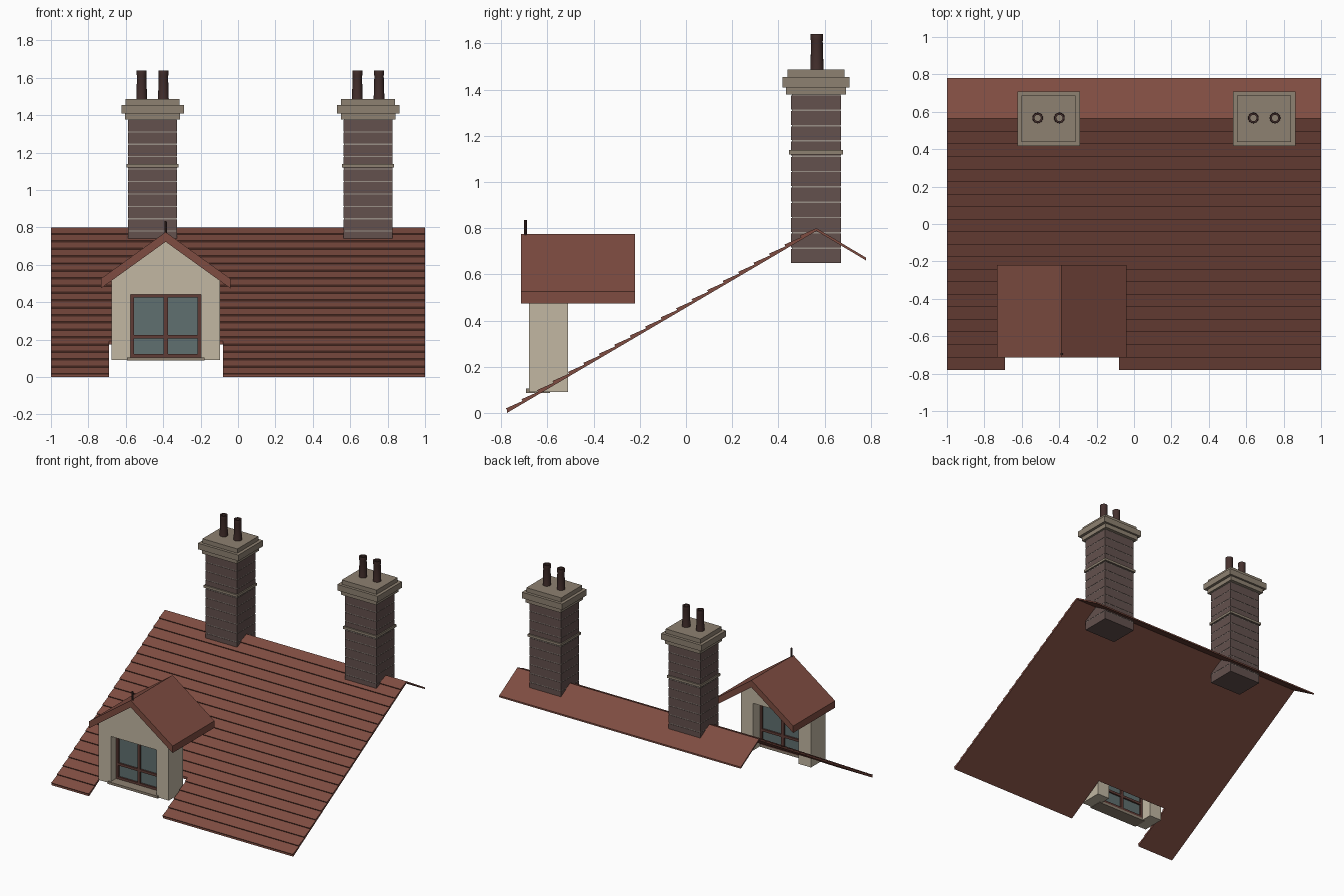
import bpy, bmesh, math
from mathutils import Vector

cube = bpy.data.objects.get("Cube")
if cube:
    bpy.data.objects.remove(cube, do_unlink=True)


def material(name, r, g, b):
    m = bpy.data.materials.new(name)
    m.use_nodes = True
    m.diffuse_color = (r, g, b, 1)
    m.node_tree.nodes["Principled BSDF"].inputs["Base Color"].default_value = (r, g, b, 1)
    return m


TILE = material("clay tile", 0.21, 0.073, 0.053)
PLASTER = material("cream plaster", 0.54, 0.475, 0.365)
STONE = material("grey stone", 0.27, 0.22, 0.165)
BRICK = material("dark brick", 0.125, 0.082, 0.075)
MORTAR = material("pale mortar", 0.32, 0.28, 0.245)
POT = material("dark clay", 0.06, 0.03, 0.027)
GLASS = material("blue grey glass", 0.115, 0.16, 0.16)
FRAME = material("brown wood", 0.115, 0.046, 0.037)


def finish(name, bm, mat):
    bmesh.ops.recalc_face_normals(bm, faces=bm.faces)
    mesh = bpy.data.meshes.new(name)
    bm.to_mesh(mesh)
    bm.free()
    mesh.materials.append(mat)
    ob = bpy.data.objects.new(name, mesh)
    bpy.context.scene.collection.objects.link(ob)
    return ob


def add_box(bm, x, y, z):
    """Add a box given (low, high) ranges on each axis."""
    verts = bmesh.ops.create_cube(bm, size=1)["verts"]
    for v in verts:
        v.co = [(lo + hi) / 2 + c * (hi - lo) for c, (lo, hi) in zip(v.co, (x, y, z))]


def boxes(name, mat, *ranges):
    bm = bmesh.new()
    for r in ranges:
        add_box(bm, *r)
    return finish(name, bm, mat)


def prism(name, mat, points, vector):
    """Extrude a closed outline along a vector."""
    bm = bmesh.new()
    face = bm.faces.new([bm.verts.new(p) for p in points])
    ext = bmesh.ops.extrude_face_region(bm, geom=[face])
    moved = [g for g in ext["geom"] if isinstance(g, bmesh.types.BMVert)]
    bmesh.ops.translate(bm, verts=moved, vec=vector)
    return finish(name, bm, mat)


def lathe(name, mat, profile, centre, sides):
    """Spin a closed (radius, height) outline around a vertical axis."""
    bm = bmesh.new()
    rings = []
    for i in range(sides):
        a = math.tau * i / sides
        rings.append([bm.verts.new((centre[0] + r * math.cos(a), centre[1] + r * math.sin(a), z))
                      for r, z in profile])
    n = len(profile)
    for i in range(sides):
        a, b = rings[i], rings[(i + 1) % sides]
        for j in range(n):
            k = (j + 1) % n
            bm.faces.new((a[j], b[j], b[k], a[k]))
    return finish(name, bm, mat)


# Main roof: stepped tile courses in front, plain slope behind
COURSES, LIP, THICK = 20, 0.009, 0.012
eave, ridge, back = Vector((0, -0.775, THICK)), Vector((0, 0.565, 0.8)), Vector((0, 0.78, 0.672))
slope = ridge - eave
normal = Vector((0, -slope.z, slope.y)).normalized()
down = Vector((0, 0, -THICK))
outline = [eave + down]
for i in range(COURSES):
    start = eave + slope * i / COURSES
    outline += [start, start + normal * LIP]
outline += [ridge, back, back + down, ridge + down]
for p in outline:
    p.x = -1
roof = prism("main_roof", TILE, outline, (2, 0, 0))

# Notch in the eave where the dormer stands
cutter = boxes("notch_cutter", TILE, ((-0.69, -0.08), (-1, -0.48), (-0.5, 0.5)))
cutter.hide_render = True
mod = roof.modifiers.new("notch", "BOOLEAN")
mod.operation = "DIFFERENCE"
mod.solver = "EXACT"
mod.object = cutter
bpy.context.view_layer.objects.active = roof
roof.select_set(True)
bpy.ops.object.modifier_apply(modifier="notch")
bpy.data.objects.remove(cutter, do_unlink=True)

# Dormer walls: gabled block with a window opening
DX = -0.387
HALF, OPEN, FOOT, HEAD = 0.29, 0.188, 0.09, 0.442
PITCH, APEX, ROOF_T = 0.72, 0.775, 0.052


def mirrored(half):
    """Outline in x and z, completed by its mirror image about the dormer centre."""
    full = half + [(-x, z) for x, z in reversed(half) if x]
    return full


under = APEX - ROOF_T
wall = mirrored([(0, under), (HALF, under - PITCH * HALF), (HALF, FOOT), (OPEN, FOOT), (OPEN, HEAD)])
prism("dormer_walls", PLASTER, [(DX + x, -0.68, z) for x, z in wall], (0, 0.17, 0))

# Dormer roof: thick chevron with plumb eaves
EAVE = 0.346
right = [(EAVE, APEX - PITCH * EAVE), (EAVE, under - PITCH * EAVE)]
chevron = [(0, APEX)] + right + [(0, under)] + [(-x, z) for x, z in reversed(right)]
prism("dormer_roof", TILE, [(DX + x, -0.715, z) for x, z in chevron], (0, 0.495, 0))
lathe("finial", POT, [(0.001, 0.74), (0.007, 0.74), (0.006, 0.835), (0.001, 0.835)], (DX, -0.695), 8)

# Window: glass, frame bars and sill
W, Y = OPEN, (-0.62, -0.59)
L, R, B = DX - W, DX + W, 0.018
boxes("window_glass", GLASS, ((L, R), (-0.608, -0.602), (0.105, HEAD)))
boxes("window_frame", FRAME,
      ((L, L + B), Y, (0.105, HEAD)),
      ((R - B, R), Y, (0.105, HEAD)),
      ((DX - 0.012, DX + 0.012), Y, (0.105, HEAD)),
      ((L, R), Y, (0.105, 0.122)),
      ((L, R), Y, (0.207, 0.225)),
      ((L, R), Y, (HEAD - B, HEAD)))
boxes("window_sill", STONE, ((DX - 0.207, DX + 0.207), (-0.692, -0.59), (0.087, 0.105)))

# Chimneys
CY = 0.563


def slab(cx, wx, wy, z0, z1):
    return ((cx - wx, cx + wx), (CY - wy, CY + wy), (z0, z1))


def chimney(side, cx):
    low, high, rows, joint = 0.65, 1.38, 11, 0.006
    step = (high - low) / rows
    # Brick courses around a mortar core
    boxes(side + "_chimney_core", MORTAR, slab(cx, 0.129, 0.105, low + 0.01, high))
    boxes(side + "_chimney_bricks", BRICK,
          *[slab(cx, 0.131, 0.1075, low + i * step, low + (i + 1) * step - joint) for i in range(rows)])
    # Stone band and stepped cap
    boxes(side + "_chimney_band", STONE, slab(cx, 0.139, 0.117, 1.12, 1.138))
    boxes(side + "_chimney_cap", STONE,
          slab(cx, 0.146, 0.13, 1.378, 1.41),
          slab(cx, 0.167, 0.145, 1.41, 1.455),
          slab(cx, 0.144, 0.124, 1.455, 1.487))
    # Hollow tapered pots
    for label, off in (("right", -0.058), ("left", 0.058)):
        pot = lathe(f"{side}_chimney_{label}_pot", POT,
                    [(0.029, 1.48), (0.025, 1.61), (0.027, 1.615), (0.027, 1.64),
                     (0.017, 1.64), (0.017, 1.48)], (cx + off, CY + 0.004), 16)
        bpy.ops.object.select_all(action="DESELECT")
        pot.select_set(True)
        bpy.context.view_layer.objects.active = pot
        bpy.ops.object.shade_smooth_by_angle(angle=math.radians(30))


chimney("right", -0.457)
chimney("left", 0.696)
